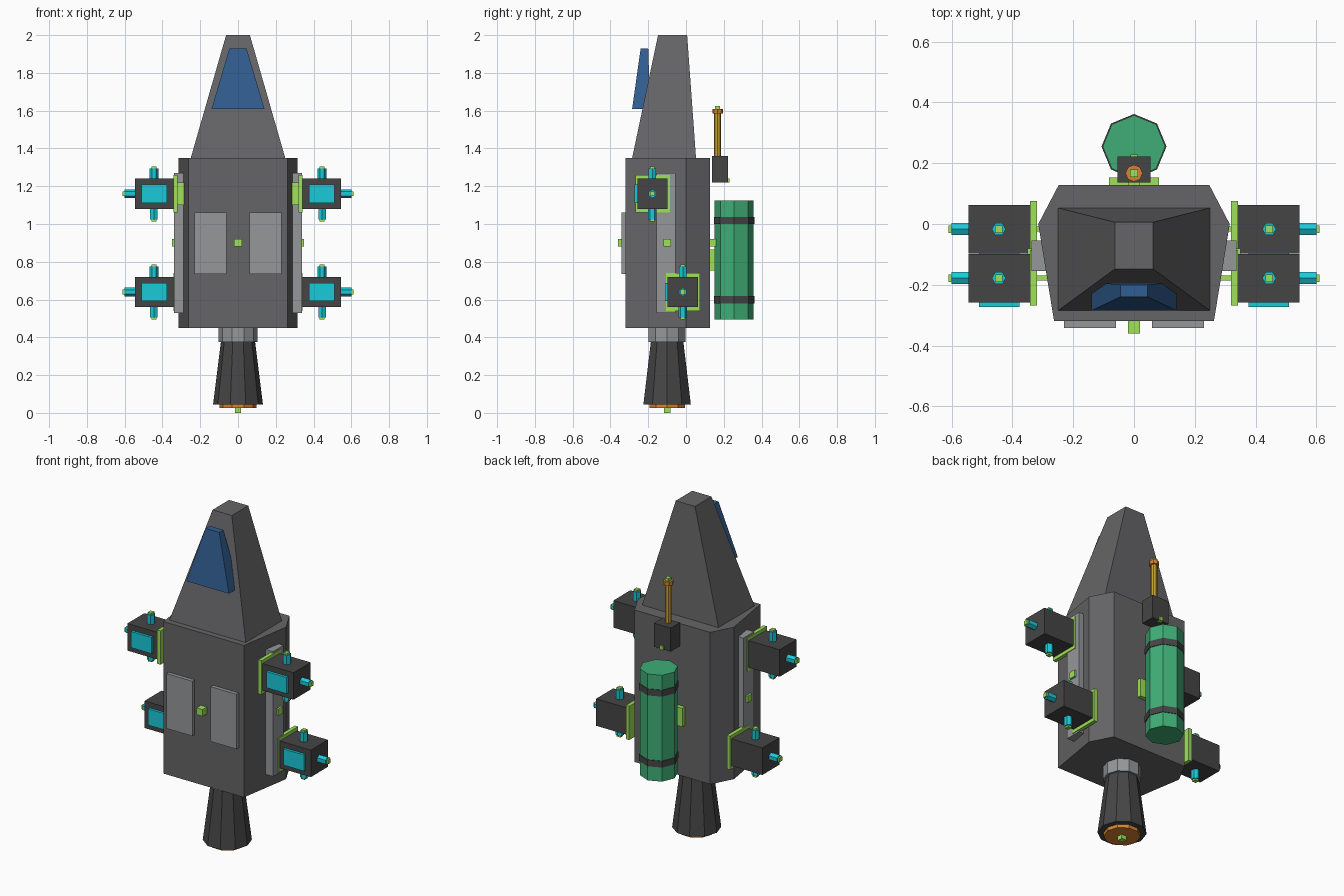
import bpy, math
from mathutils import Matrix, Vector

if "Cube" in bpy.data.objects:
    bpy.data.objects.remove(bpy.data.objects["Cube"])


def mat(name, rgb):
    m = bpy.data.materials.new(name)
    m.diffuse_color = (*rgb, 1)
    m.use_nodes = True
    m.node_tree.nodes["Principled BSDF"].inputs["Base Color"].default_value = m.diffuse_color
    return m


HULL = mat("hull_grey", (0.13, 0.13, 0.135))
DARK = mat("dark_grey", (0.06, 0.06, 0.062))
LIGHT = mat("light_grey", (0.3, 0.31, 0.32))
GREEN = mat("tank_green", (0.05, 0.42, 0.18))
CYAN = mat("cyan", (0.01, 0.6, 0.7))
LIME = mat("lime", (0.35, 0.75, 0.1))
BLUE = mat("window_blue", (0.03, 0.11, 0.28))
GOLD = mat("gold", (0.6, 0.36, 0.04))
ORANGE = mat("orange", (0.7, 0.23, 0.03))


def mesh(name, verts, faces, m):
    me = bpy.data.meshes.new(name)
    me.from_pydata(verts, [], faces)
    me.materials.append(m)
    ob = bpy.data.objects.new(name, me)
    bpy.context.collection.objects.link(ob)
    return ob


def loft(name, low, high, m):
    """Closed solid between two counter-clockwise rings of equal length."""
    n = len(low)
    sides = [(i, (i + 1) % n, n + (i + 1) % n, n + i) for i in range(n)]
    return mesh(name, low + high, sides + [tuple(reversed(range(n))), tuple(range(n, 2 * n))], m)


def box(name, x, y, z, m):
    def ring(h):
        return [(x[0], y[0], h), (x[1], y[0], h), (x[1], y[1], h), (x[0], y[1], h)]
    return loft(name, ring(z[0]), ring(z[1]), m)


def cube(name, c, half, m):
    return box(name, *[(v - half, v + half) for v in c], m)


def tube(name, start, axis, length, r0, r1, sides, m, turn=0.0):
    """Flat-sided cylinder or cone from start along axis."""
    def ring(r, h):
        return [(r * math.cos(turn + math.tau * i / sides),
                 r * math.sin(turn + math.tau * i / sides), h) for i in range(sides)]
    ob = loft(name, ring(r0, 0), ring(r1, length), m)
    rot = Vector((0, 0, 1)).rotation_difference(Vector(axis)).to_matrix().to_4x4()
    ob.data.transform(Matrix.Translation(start) @ rot)
    return ob


# Hull and tapered nose
outline = [(-0.263, -0.32), (0.263, -0.32), (0.315, 0), (0.248, 0.128), (-0.248, 0.128), (-0.315, 0)]
loft("hull", [(x, y, 0.45) for x, y in outline], [(x, y, 1.35) for x, y in outline], HULL)
loft("nose",
     [(-0.25, -0.285, 1.35), (0.25, -0.285, 1.35), (0.25, 0.053, 1.35), (-0.25, 0.053, 1.35)],
     [(-0.063, -0.148, 2), (0.063, -0.148, 2), (0.063, 0.006, 2), (-0.063, 0.006, 2)], HULL)

# Cockpit window
loft("window",
     [(-0.14, -0.285, 1.61), (0.14, -0.285, 1.61), (0.14, -0.19, 1.61), (-0.14, -0.19, 1.61)],
     [(-0.045, -0.24, 1.93), (0.045, -0.24, 1.93), (0.045, -0.2, 1.93), (-0.045, -0.2, 1.93)], BLUE)

# Thruster pods and side details, on both sides
for side, s in (("right", 1), ("left", -1)):
    def sx(a, b):
        return tuple(sorted((s * a, s * b)))

    box(f"front_panel_{side}", sx(0.06, 0.23), (-0.342, -0.315), (0.735, 1.06), LIGHT)
    box(f"side_panel_{side}", sx(0.27, 0.338), (-0.155, -0.055), (0.53, 1.27), LIGHT)
    cube(f"side_port_{side}", (s * 0.33, -0.1, 0.9), 0.02, LIME)

    for level, y, z in (("upper", -0.178, 1.16), ("lower", -0.017, 0.64)):
        tag = f"{level}_{side}"
        box(f"pod_{tag}", sx(0.338, 0.545), (y - 0.08, y + 0.08), (z - 0.08, z + 0.08), DARK)
        box(f"pod_plate_{tag}", sx(0.32, 0.342), (y - 0.09, y + 0.092), (z - 0.1, z + 0.1), LIME)
        box(f"pod_strut_{tag}", sx(0.27, 0.33), (y - 0.008, y + 0.008), (z - 0.06, z + 0.06), LIME)
        box(f"pod_front_{tag}", sx(0.377, 0.51), (y - 0.095, y - 0.07), (z - 0.048, z + 0.048), CYAN)
        centre = Vector((s * 0.445, y, z))
        for label, d, reach in (("top", (0, 0, 1), 0.08), ("bottom", (0, 0, -1), 0.08), ("outer", (s, 0, 0), 0.1)):
            d = Vector(d)
            tube(f"thruster_{label}_{tag}", centre + d * (reach - 0.01), d, 0.065, 0.023, 0.023, 6, CYAN)
            cube(f"thruster_tip_{label}_{tag}", centre + d * (reach + 0.053), 0.0125, LIME)

# Front port
cube("front_port", (0, -0.34, 0.9), 0.02, LIME)

# Fuel tank with two straps and its mount
tube("tank", (0, 0.255, 0.495), (0, 0, 1), 0.63, 0.103, 0.103, 8, GREEN)
for i, z in enumerate((0.58, 1.0)):
    tube(f"tank_strap_{i}", (0, 0.255, z), (0, 0, 1), 0.038, 0.107, 0.107, 8, DARK)
box("tank_mount", (-0.083, 0.083), (0.12, 0.153), (0.755, 0.865), LIME)
cube("back_port", (0, 0.14, 0.9), 0.02, LIME)

# Antenna on the back
box("antenna_base", (-0.055, 0.055), (0.137, 0.222), (1.22, 1.36), DARK)
tube("antenna_rod", (0, 0.167, 1.35), (0, 0, 1), 0.24, 0.018, 0.018, 8, GOLD)
tube("antenna_cap", (0, 0.167, 1.585), (0, 0, 1), 0.023, 0.028, 0.028, 8, ORANGE)
cube("antenna_tip", (0, 0.167, 1.612), 0.0125, LIME)
cube("antenna_port", (0, 0.218, 1.23), 0.0115, LIME)

# Main engine
tube("engine_collar", (0, -0.1, 0.375), (0, 0, 1), 0.08, 0.103, 0.103, 10, LIGHT)
tube("engine_bell", (0, -0.1, 0.045), (0, 0, 1), 0.335, 0.132, 0.09, 10, DARK)
tube("engine_glow", (0, -0.1, 0.025), (0, 0, 1), 0.025, 0.099, 0.099, 10, ORANGE)
cube("engine_port", (0, -0.1, 0.017), 0.017, LIME)
